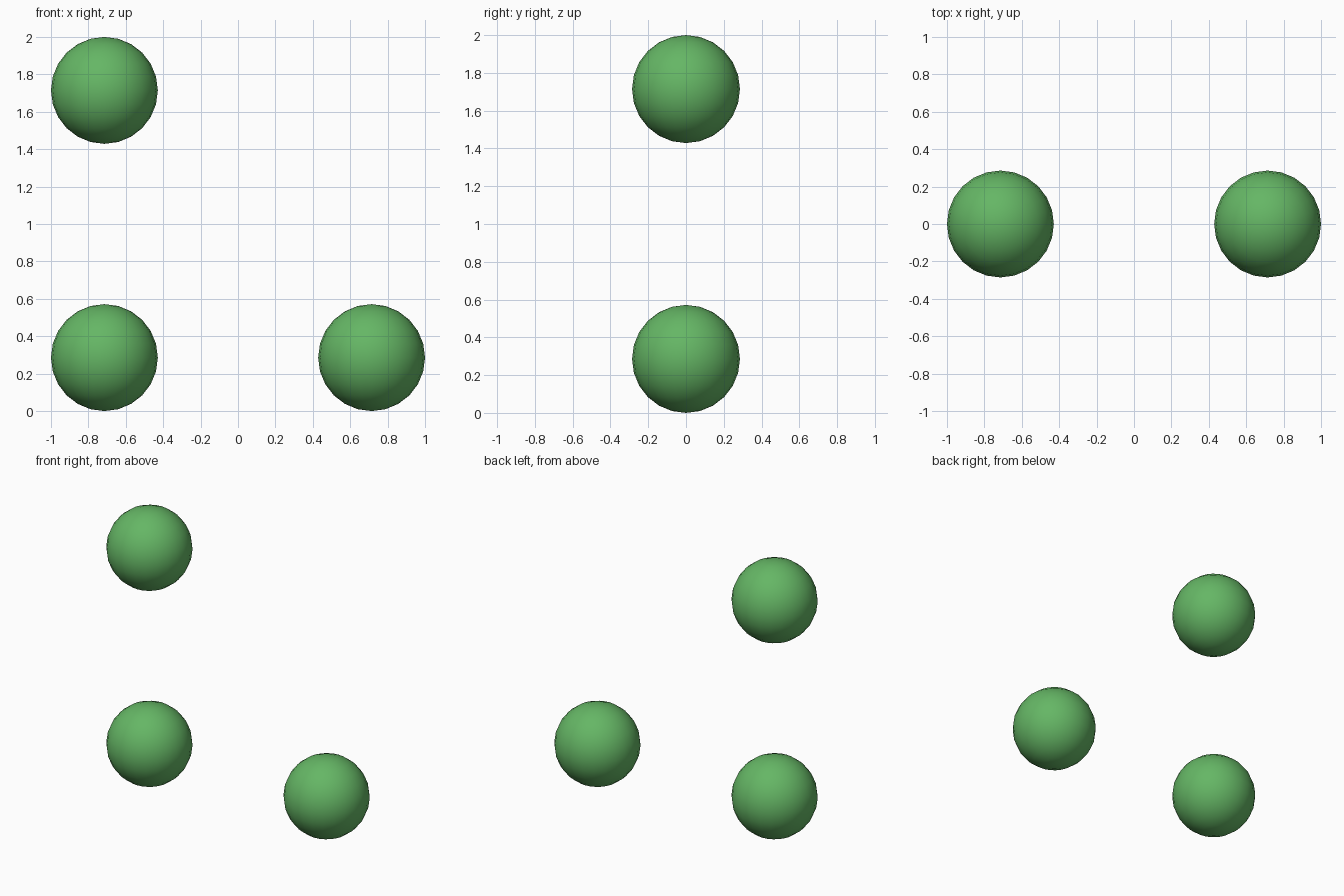
import bpy

if "Cube" in bpy.data.objects:
    bpy.data.objects.remove(bpy.data.objects["Cube"])

R = 2 / 7          # ball radius
C = 1 - R          # centre offset from the middle

green = bpy.data.materials.new("green")
green.diffuse_color = (0.13, 0.47, 0.13, 1)
green.use_nodes = True
green.node_tree.nodes["Principled BSDF"].inputs["Base Color"].default_value = green.diffuse_color


def ball(name, x, z):
    bpy.ops.mesh.primitive_uv_sphere_add(segments=24, ring_count=12, radius=R, location=(x, 0, z))
    ob = bpy.context.object
    ob.name = name
    ob.data.materials.append(green)
    bpy.ops.object.shade_smooth()


# Three equal balls on the corners of a square, the upper right one missing
ball("lower_left_ball", -C, R)
ball("lower_right_ball", C, R)
ball("upper_left_ball", -C, 2 - R)
